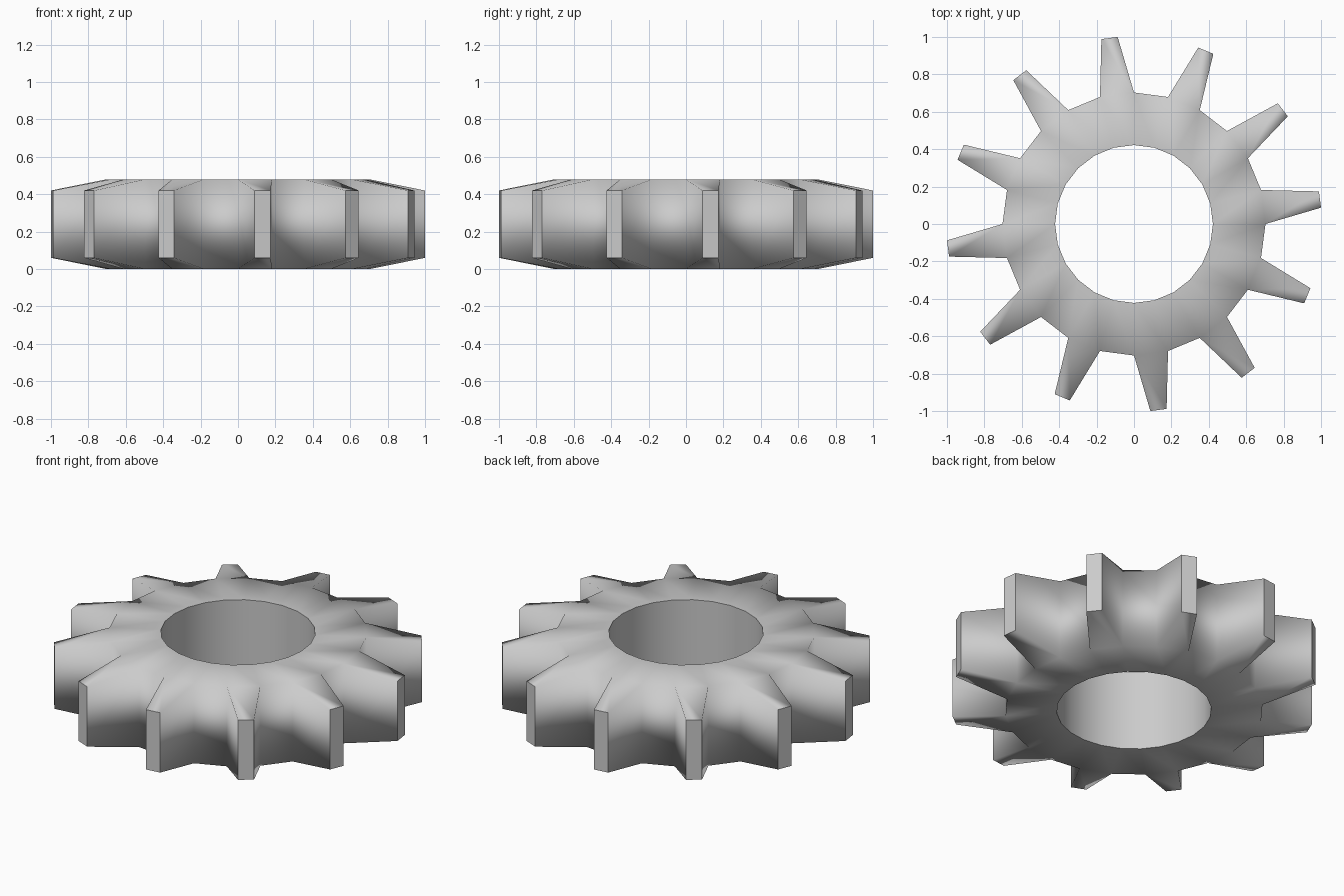
import bpy, bmesh
from math import sin, cos, radians

if "Cube" in bpy.data.objects:
    bpy.data.objects.remove(bpy.data.objects["Cube"])

TEETH = 12
R_HOLE, R_ROOT, R_TIP = 0.422, 0.703, 1.0038
HEIGHT, TIP_LOW, TIP_HIGH = 0.48, 0.06, 0.42
PITCH = 360 / TEETH

bm = bmesh.new()


def pair(radius, degrees, low, high):
    """Bottom and top vertex at one angle."""
    a = radians(degrees)
    return [bm.verts.new((radius * cos(a), radius * sin(a), z)) for z in (low, high)]


# Hole and root rings: a tooth takes the first half of each pitch, a valley the second
n = TEETH * 2
hole = [pair(R_HOLE, i * PITCH / 2, 0, HEIGHT) for i in range(n)]
root = [pair(R_ROOT, i * PITCH / 2, 0, HEIGHT) for i in range(n)]
sharp_faces = []


def wall(a, b):
    """Upright face between two vertex pairs."""
    return bm.faces.new((a[0], b[0], b[1], a[1]))


for i in range(n):
    j = (i + 1) % n
    # Flat ring, top and bottom, plus hole wall
    bm.faces.new((hole[i][1], root[i][1], root[j][1], hole[j][1]))
    bm.faces.new((hole[j][0], root[j][0], root[i][0], hole[i][0]))
    sharp_faces.append(wall(hole[j], hole[i]))
    if i % 2:
        wall(root[i], root[j])          # valley
        continue
    # Tapered tooth
    t0 = pair(R_TIP, i * PITCH / 2 + PITCH / 6, TIP_LOW, TIP_HIGH)
    t1 = pair(R_TIP, i * PITCH / 2 + PITCH / 3, TIP_LOW, TIP_HIGH)
    wall(root[i], t0)
    wall(t1, root[j])
    sharp_faces.append(wall(t0, t1))
    bm.faces.new((root[i][1], t0[1], t1[1], root[j][1]))
    bm.faces.new((root[j][0], t1[0], t0[0], root[i][0]))

# Smooth everywhere, with crisp borders around the tips and the hole wall
for f in bm.faces:
    f.smooth = True
flat = set(sharp_faces)
for e in bm.edges:
    if sum(f in flat for f in e.link_faces) == 1:
        e.smooth = False

mesh = bpy.data.meshes.new("gear_wheel")
bm.to_mesh(mesh)
bm.free()
bpy.context.collection.objects.link(bpy.data.objects.new("gear_wheel", mesh))
